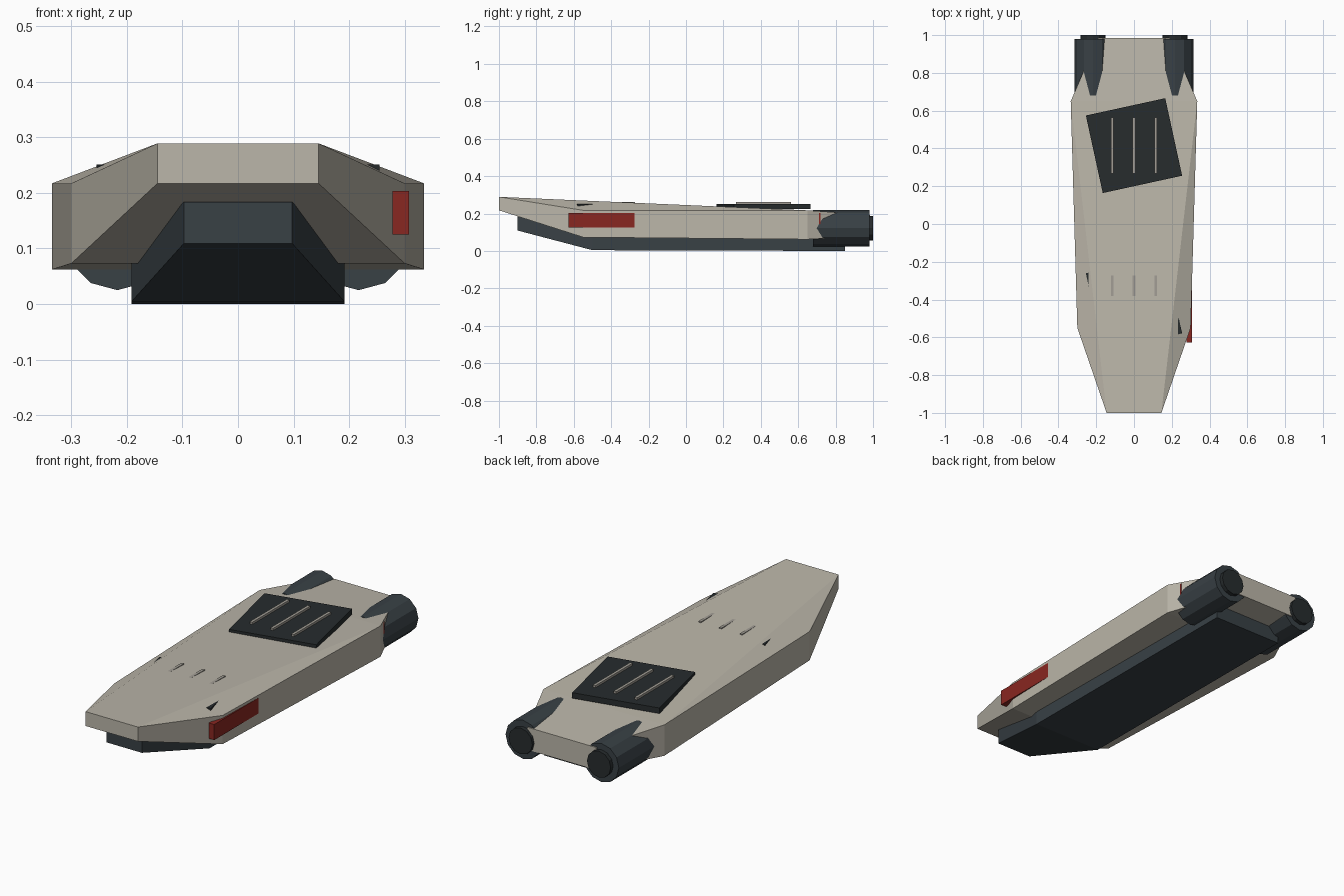
import bpy, bmesh, math
from mathutils import Matrix

if "Cube" in bpy.data.objects:
    bpy.data.objects.remove(bpy.data.objects["Cube"])


def material(name, rgb):
    m = bpy.data.materials.new(name)
    m.diffuse_color = (*rgb, 1)
    m.use_nodes = True
    m.node_tree.nodes["Principled BSDF"].inputs["Base Color"].default_value = m.diffuse_color
    return m


BEIGE = material("hull_beige", (0.50, 0.47, 0.40))
SLATE = material("slate", (0.04, 0.052, 0.06))
BLACK = material("dark_panel", (0.02, 0.025, 0.027))
RED = material("red_marking", (0.25, 0.02, 0.015))
PALE = material("rib_grey", (0.36, 0.34, 0.30))


def finish(name, bm, mat):
    bmesh.ops.recalc_face_normals(bm, faces=bm.faces[:])
    mesh = bpy.data.meshes.new(name)
    bm.to_mesh(mesh)
    bm.free()
    mesh.materials.append(mat)
    ob = bpy.data.objects.new(name, mesh)
    bpy.context.collection.objects.link(ob)
    return ob


def outline_slab(name, sections, mat, straight_deck=False):
    """Slab from stations (y, half width, bottom z, top z), mirrored in x."""
    bm = bmesh.new()
    lo, hi = [], []
    for y, w, z0, z1 in sections:
        lo.append([bm.verts.new((s * w, y, z0)) for s in (-1, 1)])
        hi.append([bm.verts.new((s * w, y, z1)) for s in (-1, 1)])
    n = len(sections)
    for i in range(n - 1):
        bm.faces.new((lo[i][0], lo[i][1], lo[i + 1][1], lo[i + 1][0]))
        for s in (0, 1):
            bm.faces.new((lo[i][s], lo[i + 1][s], hi[i + 1][s], hi[i][s]))
        if not (straight_deck and i < 2):
            bm.faces.new((hi[i][0], hi[i][1], hi[i + 1][1], hi[i + 1][0]))
    if straight_deck:
        # one long deck facet from the nose, with a sliver facet on each side
        bm.faces.new((hi[0][0], hi[0][1], hi[2][1], hi[2][0]))
        for s in (0, 1):
            bm.faces.new((hi[0][s], hi[1][s], hi[2][s]))
    for i in (0, n - 1):
        bm.faces.new((lo[i][0], lo[i][1], hi[i][1], hi[i][0]))
    return finish(name, bm, mat)


def box(name, centre, size, mat, turn=0.0):
    bm = bmesh.new()
    bmesh.ops.create_cube(bm, size=1, matrix=Matrix.Translation(centre)
                          @ Matrix.Rotation(turn, 4, 'Z')
                          @ Matrix.Diagonal((*size, 1)))
    return finish(name, bm, mat)


def cylinder_y(name, x, z, r, y0, y1, mat):
    bm = bmesh.new()
    bmesh.ops.create_cone(bm, cap_ends=True, segments=12, radius1=r, radius2=r,
                          depth=y1 - y0,
                          matrix=Matrix.Translation((x, (y0 + y1) / 2, z))
                          @ Matrix.Rotation(math.pi / 2, 4, 'X'))
    return finish(name, bm, mat)


# Upper hull and keel
outline_slab("upper_hull", [(-1.0, 0.145, 0.217, 0.289),
                            (-0.55, 0.30, 0.073, 0.217),
                            (0.65, 0.335, 0.062, 0.217),
                            (0.985, 0.19, 0.08, 0.193)], BEIGE, True)
outline_slab("lower_keel", [(-0.9, 0.0975, 0.109, 0.184),
                            (-0.5, 0.192, 0.004, 0.075),
                            (0.85, 0.192, 0.0, 0.075)], SLATE)

# Deck hatches, each with three ribs
for label, y in (("front", -0.42), ("rear", 0.415)):
    box(label + "_hatch", (0, y, 0.237), (0.43, 0.42, 0.028), BLACK, math.radians(12.3))
    for i in (-1, 0, 1):
        box(f"{label}_hatch_rib_{i + 2}", (i * 0.115, y, 0.254),
            (0.014, 0.295, 0.016), PALE)

# Red markings on the right side
for label, y in (("front", -0.438), ("rear", 0.53)):
    box(label + "_side_marking", (0.293, y, 0.164), (0.03, 0.38, 0.078), RED)

# Engines
for label, s in (("left", -1), ("right", 1)):
    cylinder_y(label + "_engine", s * 0.217, 0.122, 0.097, 0.68, 0.98, SLATE)
    cylinder_y(label + "_nozzle", s * 0.217, 0.122, 0.066, 0.94, 1.0, BLACK)
